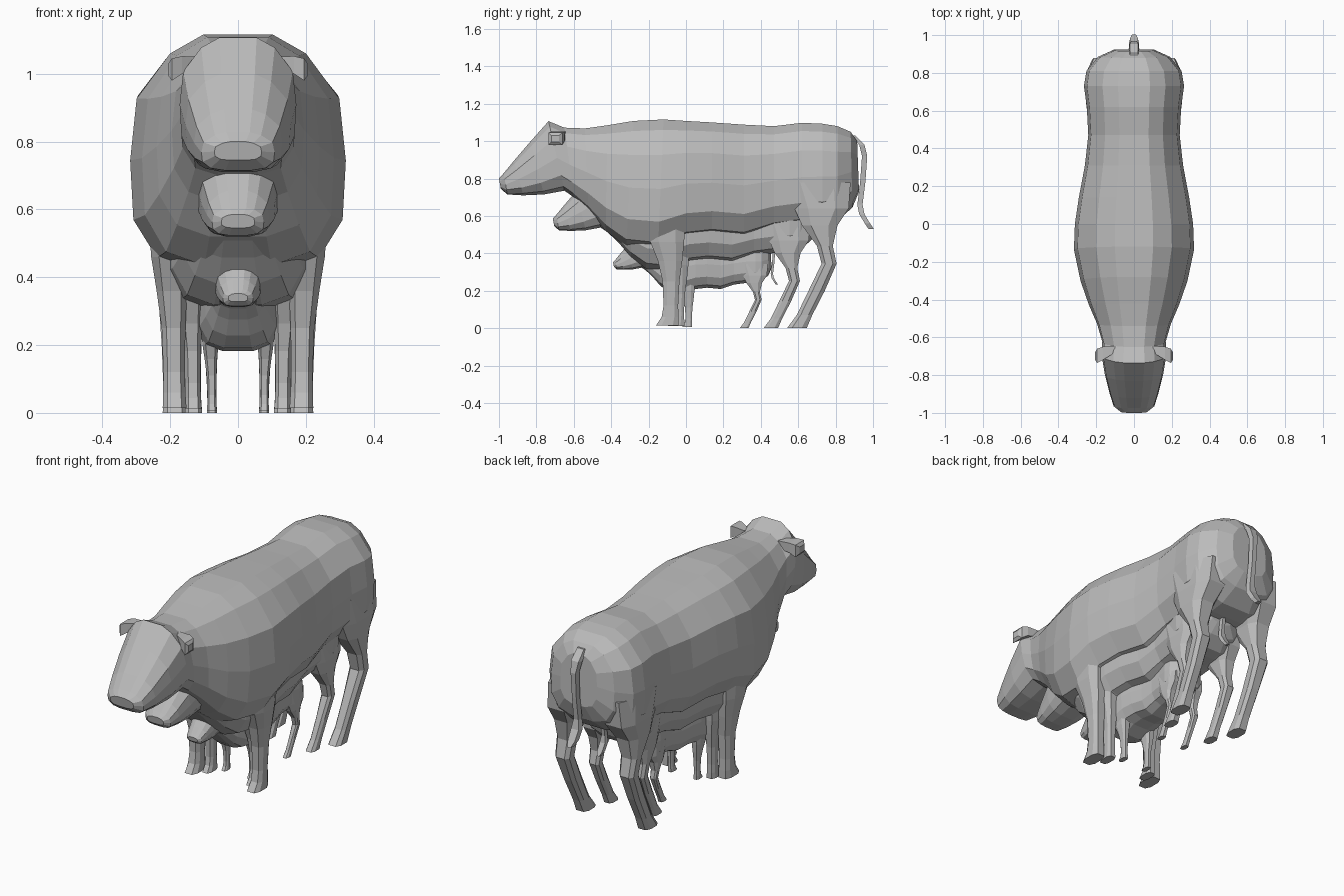
import bpy, bmesh

grey = bpy.data.materials.new("plain grey")
grey.diffuse_color = (0.5, 0.5, 0.5, 1)


def loft(name, rings, xf, mirror=False):
    """Skin a list of equal-length point rings, cap the ends, optionally mirror across x."""
    bm = bmesh.new()
    for side in ((1, -1) if mirror else (1,)):
        vr = [[bm.verts.new(xf(side * x, y, z)) for x, y, z in r] for r in rings]
        n = len(vr[0])
        for a, b in zip(vr, vr[1:]):
            for i in range(n):
                j = (i + 1) % n
                bm.faces.new((a[i], a[j], b[j], b[i]))
        bm.faces.new(vr[0])
        bm.faces.new(vr[-1])
    bmesh.ops.recalc_face_normals(bm, faces=bm.faces)
    me = bpy.data.meshes.new(name)
    bm.to_mesh(me)
    bm.free()
    me.materials.append(grey)
    ob = bpy.data.objects.new(name, me)
    bpy.context.collection.objects.link(ob)
    return ob


# Half cross-section of the trunk: (fraction of half width, fraction of height)
HALF = [(.35, 0), (.75, .06), (.97, .22), (1, .47), (.94, .73), (.63, .92), (.32, 1)]


def trunk_ring(yt, zt, yb, zb, hw):
    pts = HALF + [(-x, t) for x, t in reversed(HALF)]
    return [(x * hw, yb + (yt - yb) * t, zb + (zt - zb) * t) for x, t in pts]


def leg_ring(z, y0, y1, x0, x1):
    """Rectangle with chamfered corners."""
    cx, cy, hx, hy = (x0 + x1) / 2, (y0 + y1) / 2, (x1 - x0) / 2, (y1 - y0) / 2
    c = [(-.6, -1), (.6, -1), (1, -.5), (1, .5), (.6, 1), (-.6, 1), (-1, .5), (-1, -.5)]
    return [(cx + u * hx, cy + v * hy, z) for u, v in c]


# top y, top z, bottom y, bottom z, half width; nose to rump
TRUNK = [
    (-1.0, .80, -.99, .745, .07), (-.975, .828, -.955, .715, .108),
    (-.92, .895, -.87, .71, .13), (-.83, 1.0, -.76, .715, .155),
    (-.735, 1.107, -.65, .735, .172), (-.65, 1.072, -.60, .70, .168),
    (-.54, 1.068, -.52, .625, .195), (-.42, 1.085, -.43, .52, .24),
    (-.28, 1.108, -.32, .435, .283), (-.12, 1.116, -.15, .415, .318),
    (0, 1.108, 0, .475, .313), (.14, 1.1, .14, .492, .292),
    (.31, 1.088, .31, .476, .26), (.47, 1.08, .47, .53, .242),
    (.62, 1.098, .62, .55, .25), (.73, 1.093, .73, .56, .265),
    (.81, 1.08, .81, .575, .252), (.88, 1.05, .89, .645, .19),
    (.915, 1.0, .925, .73, .11)]
FRONT = [(.66, -.22, .0, .14, .27), (.46, -.19, -.01, .14, .256),
         (.36, -.15, -.02, .15, .24), (.25, -.125, -.035, .155, .225),
         (.12, -.12, -.042, .157, .22), (.06, -.13, -.04, .155, .221),
         (.015, -.16, -.04, .152, .222)]
HIND = [(.78, .52, .88, .06, .25), (.64, .58, .87, .09, .255),
        (.55, .62, .81, .12, .25), (.44, .70, .785, .145, .24),
        (.345, .725, .805, .15, .235), (.2, .655, .742, .155, .225),
        (.07, .592, .675, .155, .22), (.0, .54, .645, .15, .222)]
# tail path: y, z, half width
TAIL = [(.89, 1.03, .025), (.94, .98, .028), (.955, .92, .018), (.945, .78, .016),
        (.93, .66, .018), (.94, .61, .028), (.97, .56, .026), (.99, .53, .012)]


def cow(label, s, sx, dy):
    xf = lambda x, y, z: (x * sx, y * s + dy, z * s)
    loft(label + "_body_and_head", [trunk_ring(*r) for r in TRUNK], xf)
    loft(label + "_front_legs", [leg_ring(*r) for r in FRONT], xf, True)
    loft(label + "_hind_legs", [leg_ring(*r) for r in HIND], xf, True)
    # ears: narrow root, broad middle, blunt tip
    ears = [[(x, y0, z0), (x, y1, z0), (x, y1, z1), (x, y0, z1)] for x, y0, y1, z0, z1 in
            [(.10, -.68, -.645, 1.01, 1.05), (.165, -.72, -.65, 1.0, 1.052),
             (.195, -.735, -.66, .98, 1.045), (.206, -.72, -.68, .995, 1.03)]]
    loft(label + "_ears", ears, xf, True)
    tail = [[(-w, y - .014, z), (w, y - .014, z), (w * .8, y + .014, z), (-w * .8, y + .014, z)]
            for y, z, w in TAIL]
    loft(label + "_tail", tail, xf)


# three nested animals, one beneath the other
cow("large_cow", 1, 1, 0)
cow("middle_cow", .732, .705, .02)
cow("small_cow", .44, .41, .05)
